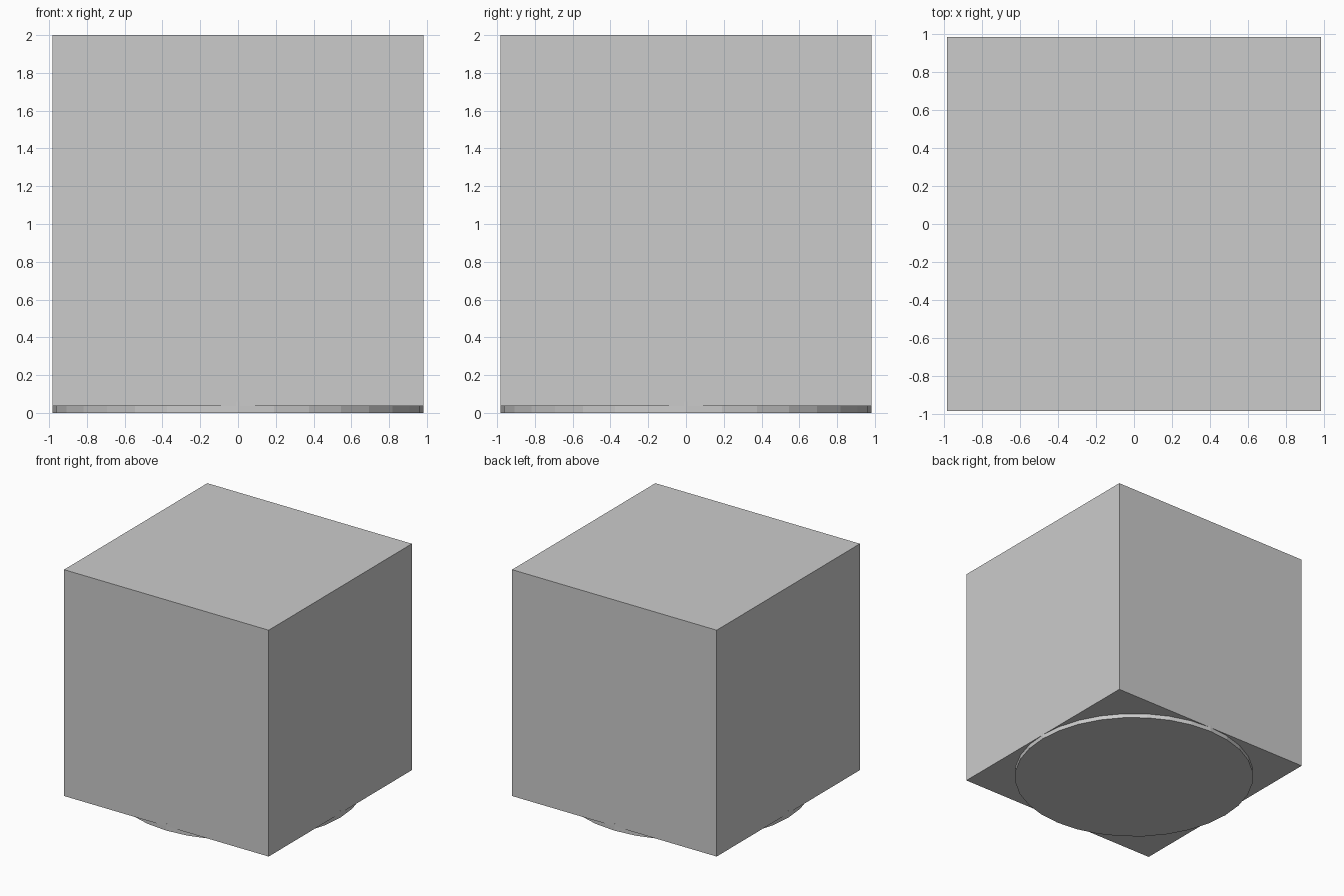
import bpy

if "Cube" in bpy.data.objects:
    bpy.data.objects.remove(bpy.data.objects["Cube"])

BASE_Z = 0.037      # underside of the block
SIDE = 2 - BASE_Z   # cube edge length

# Main cube block
bpy.ops.mesh.primitive_cube_add(size=SIDE, location=(0, 0, BASE_Z + SIDE / 2))
bpy.context.object.name = "block"

# Thin 32-sided round foot, sunk slightly into the block
FOOT_TOP = 0.06
bpy.ops.mesh.primitive_cylinder_add(vertices=32, radius=SIDE / 2 + 0.001, depth=FOOT_TOP,
                                    location=(0, 0, FOOT_TOP / 2))
bpy.context.object.name = "round_foot"
